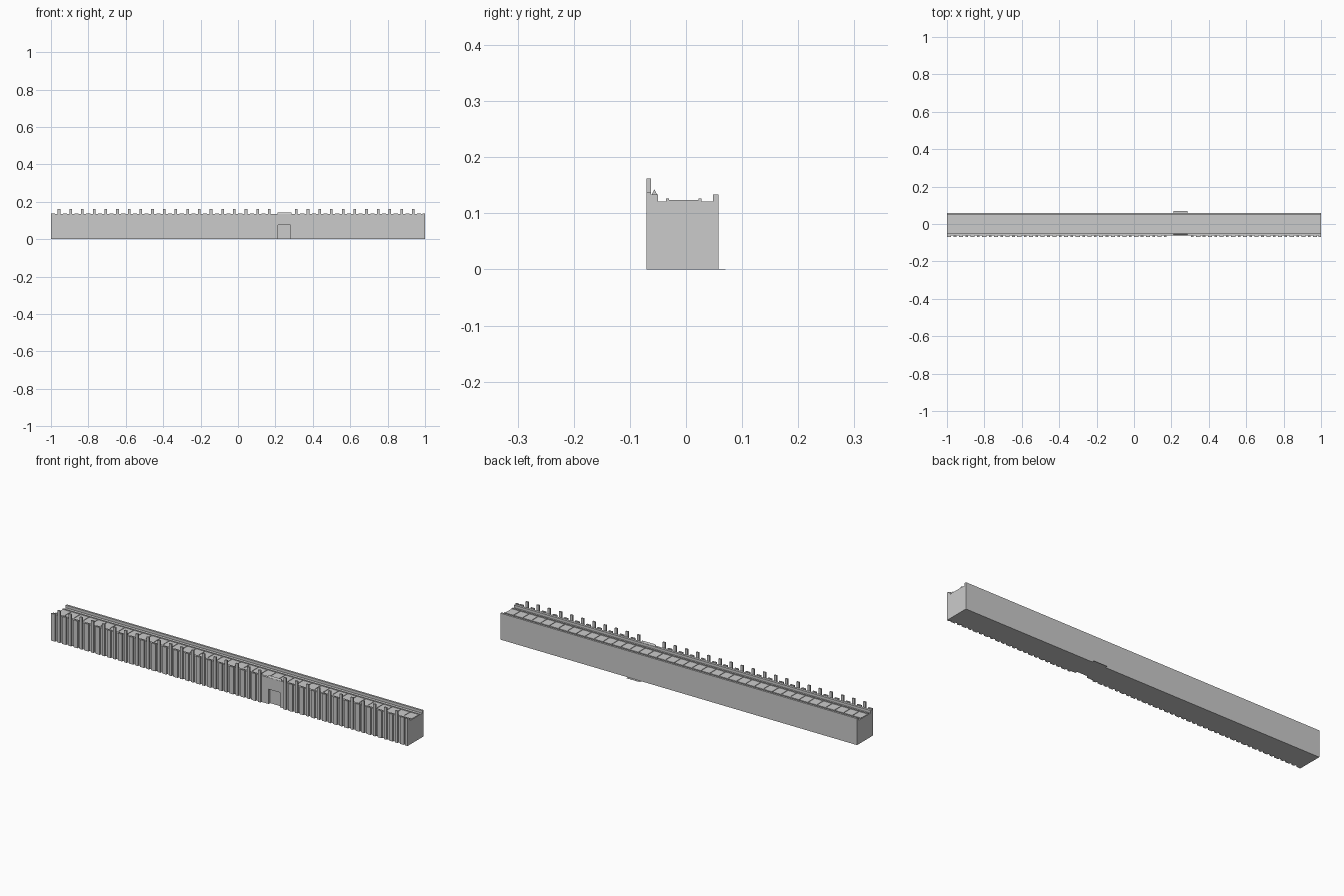
import bpy, bmesh

if "Cube" in bpy.data.objects:
    bpy.data.objects.remove(bpy.data.objects["Cube"])

def add_object(name, bm):
    bmesh.ops.recalc_face_normals(bm, faces=bm.faces)
    mesh = bpy.data.meshes.new(name)
    bm.to_mesh(mesh)
    bm.free()
    obj = bpy.data.objects.new(name, mesh)
    bpy.context.collection.objects.link(obj)
    return obj

def box(bm, x0, x1, y0, y1, z0, z1):
    verts = bmesh.ops.create_cube(bm, size=1)["verts"]
    for v in verts:
        v.co = (x1 if v.co.x > 0 else x0,
                y1 if v.co.y > 0 else y0,
                z1 if v.co.z > 0 else z0)

def boxes(name, items):
    bm = bmesh.new()
    for item in items:
        box(bm, *item)
    return add_object(name, bm)

def extrude_profile(name, yz, x0, x1):
    bm = bmesh.new()
    face = bm.faces.new([bm.verts.new((x0, y, z)) for y, z in yz])
    new = bmesh.ops.extrude_face_region(bm, geom=[face])["geom"]
    for v in new:
        if isinstance(v, bmesh.types.BMVert):
            v.co.x = x1
    return add_object(name, bm)

DOOR = (0.215, 0.28)

# Long solid core with the back parapet
extrude_profile("wall_core", [(-0.05, 0), (0.058, 0), (0.058, 0.134), (0.048, 0.134),
                              (0.048, 0.121), (-0.05, 0.121)], -1, 1)

# Front skin and parapet, open at the doorway
boxes("front_wall", [(-1, DOOR[0], -0.062, -0.05, 0, 0.134),
                     (DOOR[1], 1, -0.062, -0.05, 0, 0.134),
                     (*DOOR, -0.062, -0.05, 0.075, 0.134)])

# Small ridge above the gate
extrude_profile("gate_ridge", [(-0.061, 0.134), (-0.052, 0.134), (-0.0565, 0.143)], 0.21, 0.285)

# Threshold sheet showing behind the wall
boxes("threshold", [(0.21, 0.285, 0.058, 0.07, 0, 0.0005)])

# Alternating tall and short battens, leaving the gate clear
tall, short = [], []
for start, step, count in ((-0.957, 0.0625, 19), (0.312, 0.0625, 11)):
    for i in range(count):
        x = start + i * step
        tall.append((x - 0.007, x + 0.007, -0.07, -0.062, 0, 0.162))
        s = x - step / 2
        if s > 0.3 or s < 0.2:
            short.append((max(s - 0.011, -1), s + 0.011, -0.07, -0.062, 0, 0.138))
short.append((0.957, 0.979, -0.07, -0.062, 0, 0.138))
tall.append((0.986, 1.0, -0.07, -0.062, 0, 0.138))
boxes("tall_battens", tall)
boxes("short_battens", short)

# Walkway planks and the two edge rails
n = 40
pitch = 2 / n
boxes("walkway_planks", [(-1 + i * pitch + 0.002, -1 + (i + 1) * pitch - 0.002,
                          -0.03, 0.022, 0.121, 0.1235) for i in range(n)])
boxes("walkway_rails", [(-1, 1, y - 0.003, y + 0.003, 0.121, 0.126) for y in (-0.033, 0.025)])
